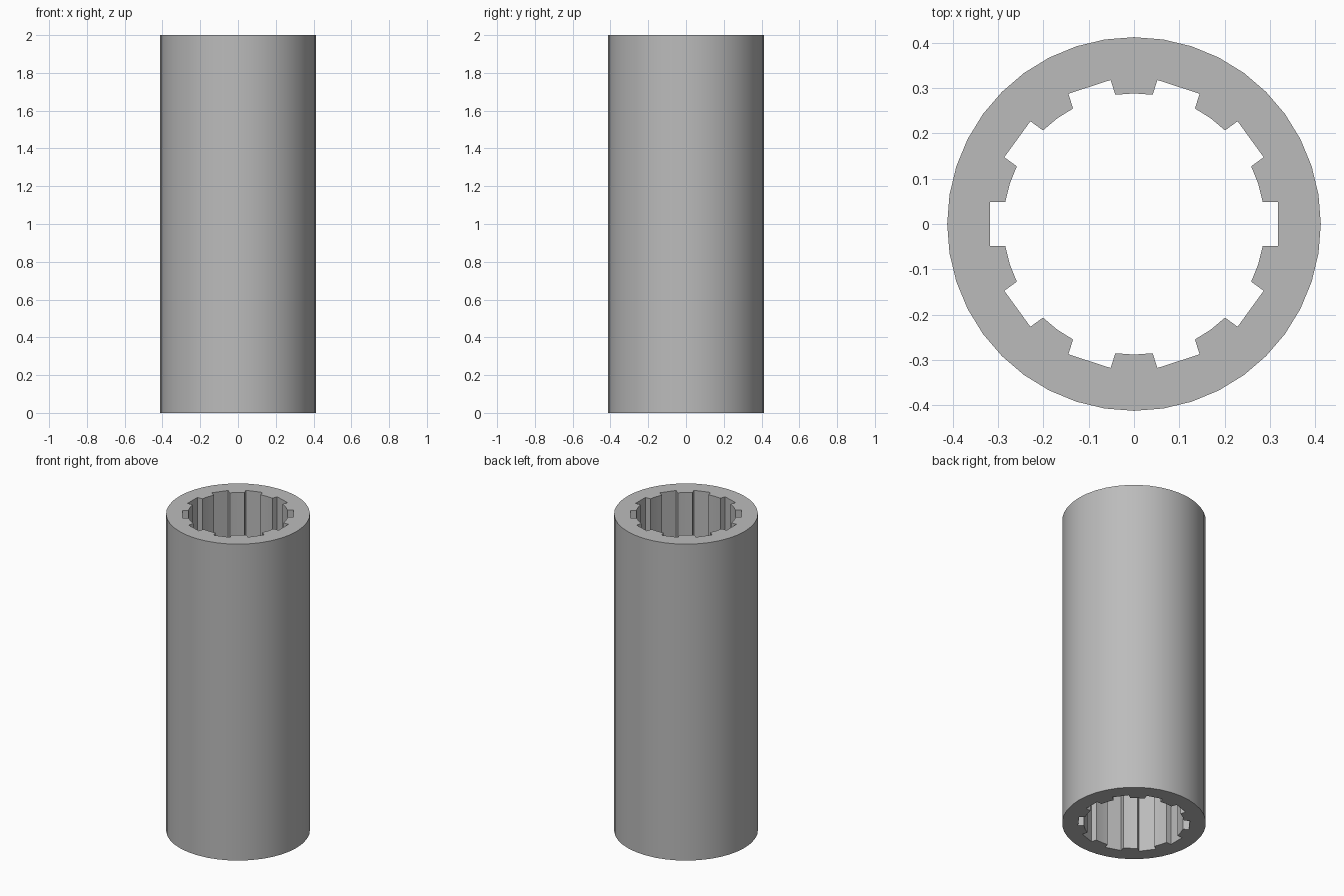
import bpy
import bmesh
from math import sin, cos, asin, radians
from mathutils import Vector, Matrix

HEIGHT = 2.0
OUTER_RADIUS = 0.412
BORE_RADIUS = 0.288
SLOT_RADIUS = 0.318      # distance from the axis to each flat slot floor
SLOT_HALF = 0.049        # half of the slot width
SLOTS = 10
SIDES = 40

cube = bpy.data.objects.get("Cube")
if cube:
    bpy.data.objects.remove(cube, do_unlink=True)


def make_material(name, colour):
    mat = bpy.data.materials.new(name)
    mat.use_nodes = True
    mat.diffuse_color = colour
    mat.node_tree.nodes["Principled BSDF"].inputs["Base Color"].default_value = colour
    return mat


def circle_point(radius, angle):
    return Vector((radius * cos(angle), radius * sin(angle), 0))


def add_loop(bm, points):
    """Closed loop of edges through the points."""
    verts = [bm.verts.new(p) for p in points]
    return [bm.edges.new((a, b)) for a, b in zip(verts, verts[1:] + verts[:1])]


# Outer wall outline
outer = [circle_point(OUTER_RADIUS, radians(360 * i / SIDES)) for i in range(SIDES)]

# Bore outline: one slot and the tooth after it, repeated around the axis
step = radians(360 / SLOTS)
mouth = BORE_RADIUS * cos(asin(SLOT_HALF / BORE_RADIUS))
unit = [Vector((mouth, -SLOT_HALF, 0)), Vector((SLOT_RADIUS, -SLOT_HALF, 0)),
        Vector((SLOT_RADIUS, SLOT_HALF, 0)), Vector((mouth, SLOT_HALF, 0)),
        circle_point(BORE_RADIUS, step / 2)]
bore = [Matrix.Rotation(i * step, 3, 'Z') @ p for i in range(SLOTS) for p in unit]

# Fill the ring between the outlines and extrude it to full height
bm = bmesh.new()
edges = add_loop(bm, outer) + add_loop(bm, bore)
bmesh.ops.triangle_fill(bm, use_beauty=True, edges=edges)
result = bmesh.ops.extrude_face_region(bm, geom=bm.faces[:])
top_verts = [g for g in result["geom"] if isinstance(g, bmesh.types.BMVert)]
bmesh.ops.translate(bm, verts=top_verts, vec=(0, 0, HEIGHT))
bmesh.ops.recalc_face_normals(bm, faces=bm.faces[:])

mesh = bpy.data.meshes.new("splined_sleeve")
bm.to_mesh(mesh)
bm.free()
mesh.materials.append(make_material("plain grey", (0.5, 0.5, 0.5, 1)))
sleeve = bpy.data.objects.new("splined_sleeve", mesh)
bpy.context.collection.objects.link(sleeve)

# Smooth round wall, crisp rims and slots
bpy.ops.object.select_all(action='DESELECT')
sleeve.select_set(True)
bpy.context.view_layer.objects.active = sleeve
bpy.ops.object.shade_smooth_by_angle(angle=radians(30))
